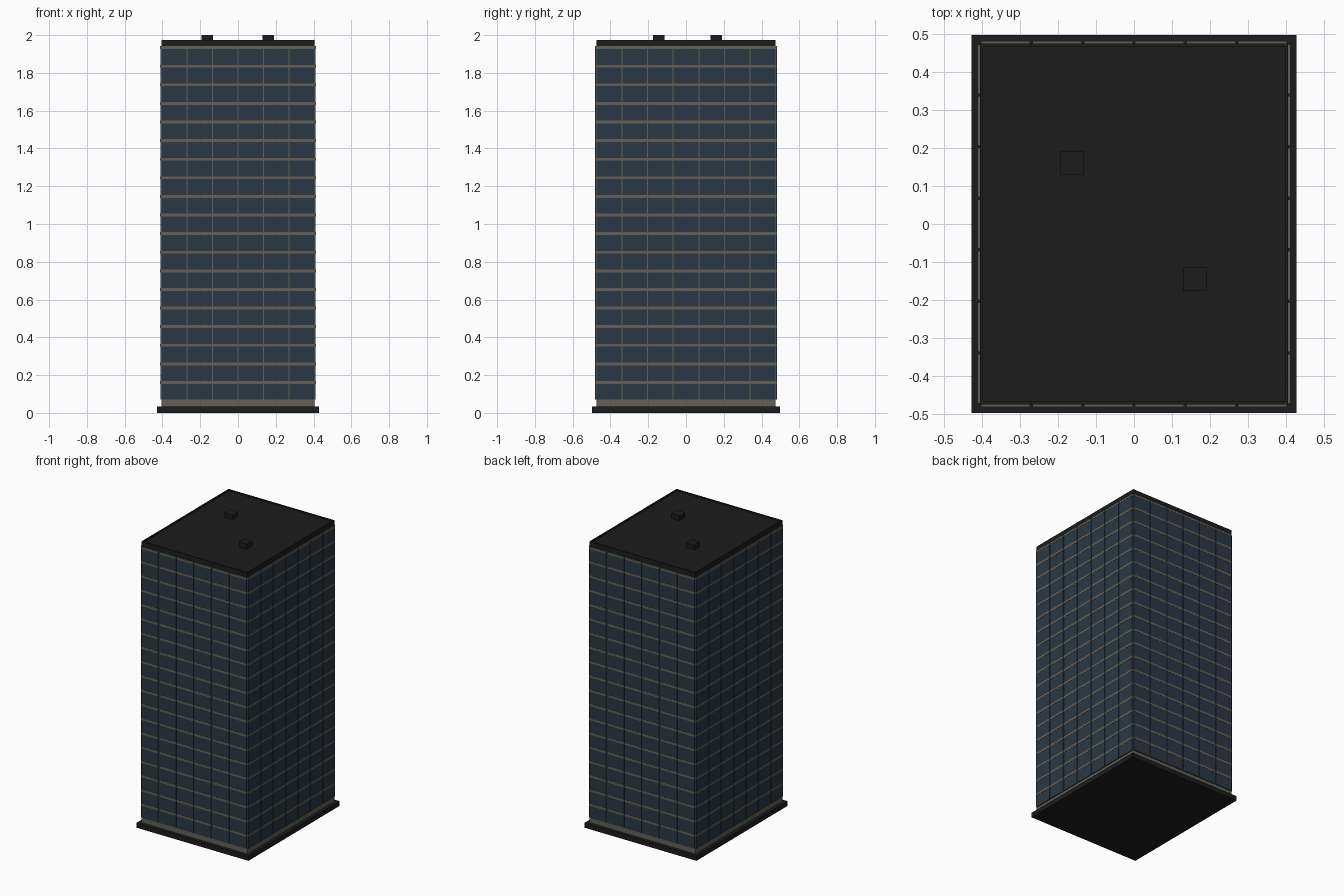
import bpy
import bmesh
from mathutils import Matrix, Vector

if "Cube" in bpy.data.objects:
    bpy.data.objects.remove(bpy.data.objects["Cube"])


def material(name, rgb):
    m = bpy.data.materials.new(name)
    m.diffuse_color = (*rgb, 1)
    m.use_nodes = True
    m.node_tree.nodes["Principled BSDF"].inputs["Base Color"].default_value = m.diffuse_color
    return m


CHARCOAL = material("charcoal", (0.0116, 0.0116, 0.0116))
STONE = material("warm grey stone", (0.122, 0.117, 0.094))
GLASS = material("blue glass", (0.023, 0.04, 0.057))


def add_box(bm, lo, hi):
    lo, hi = Vector(lo), Vector(hi)
    bmesh.ops.create_cube(bm, size=1, matrix=Matrix.Translation((lo + hi) / 2)
                          @ Matrix.Diagonal((*(hi - lo), 1)))


def make_object(name, boxes, mat):
    bm = bmesh.new()
    for lo, hi in boxes:
        add_box(bm, lo, hi)
    mesh = bpy.data.meshes.new(name)
    bm.to_mesh(mesh)
    bm.free()
    mesh.materials.append(mat)
    ob = bpy.data.objects.new(name, mesh)
    bpy.context.collection.objects.link(ob)
    return ob


HX, HY = 0.405, 0.475          # half width and depth of the tower core
FLOORS, FLOOR_H, Z0 = 19, 0.0985, 0.07
BAND = 0.015                   # height of the stone sill above each window
ROOF = Z0 + FLOORS * FLOOR_H   # underside of the roof slab
DECK, RIM_TOP, RIM = 1.966, 1.975, 0.008

# Ground slab, tower core and roof slab
make_object("ground_slab", [((-0.428, -0.497, 0), (0.428, 0.497, 0.033))], CHARCOAL)
make_object("tower_core", [((-HX, -HY, 0.033), (HX, HY, ROOF))], STONE)
make_object("roof_slab", [((-HX, -HY, ROOF), (HX, HY, DECK))], CHARCOAL)

# Low rim around the roof
make_object("roof_rim", [
    ((-HX, -HY, DECK), (HX, -HY + RIM, RIM_TOP)),
    ((-HX, HY - RIM, DECK), (HX, HY, RIM_TOP)),
    ((-HX, -HY + RIM, DECK), (-HX + RIM, HY - RIM, RIM_TOP)),
    ((HX - RIM, -HY + RIM, DECK), (HX, HY - RIM, RIM_TOP))], CHARCOAL)

# Two small rooftop vents
make_object("roof_vents", [((x - 0.031, y - 0.031, DECK), (x + 0.031, y + 0.031, 2.0))
                           for x, y in ((-0.163, 0.16), (0.16, -0.145))], CHARCOAL)


def wall_boxes(wall, bottom, top, proud):
    """One box per window bay on a wall, from bottom to top within each floor."""
    half, face, along_x, sign, columns = wall
    pitch, gap = 2 * half / columns, 0.006
    a, b = sorted((sign * (face - 0.002), sign * (face + proud)))
    boxes = []
    for row in range(FLOORS):
        z = Z0 + row * FLOOR_H
        for col in range(columns):
            s = -half + col * pitch + gap / 2
            e = s + pitch - gap
            lo, hi = ((s, a), (e, b)) if along_x else ((a, s), (b, e))
            boxes.append(((*lo, z + bottom), (*hi, z + top)))
    return boxes


# Window panes and stone sills on all four walls
for side, wall in {"front": (HX, HY, True, -1, 6), "back": (HX, HY, True, 1, 6),
                   "left": (HY, HX, False, -1, 7), "right": (HY, HX, False, 1, 7)}.items():
    make_object(side + "_windows", wall_boxes(wall, 0, FLOOR_H - BAND, 0.006), GLASS)
    make_object(side + "_sills", wall_boxes(wall, FLOOR_H - BAND, FLOOR_H, 0.007), STONE)
